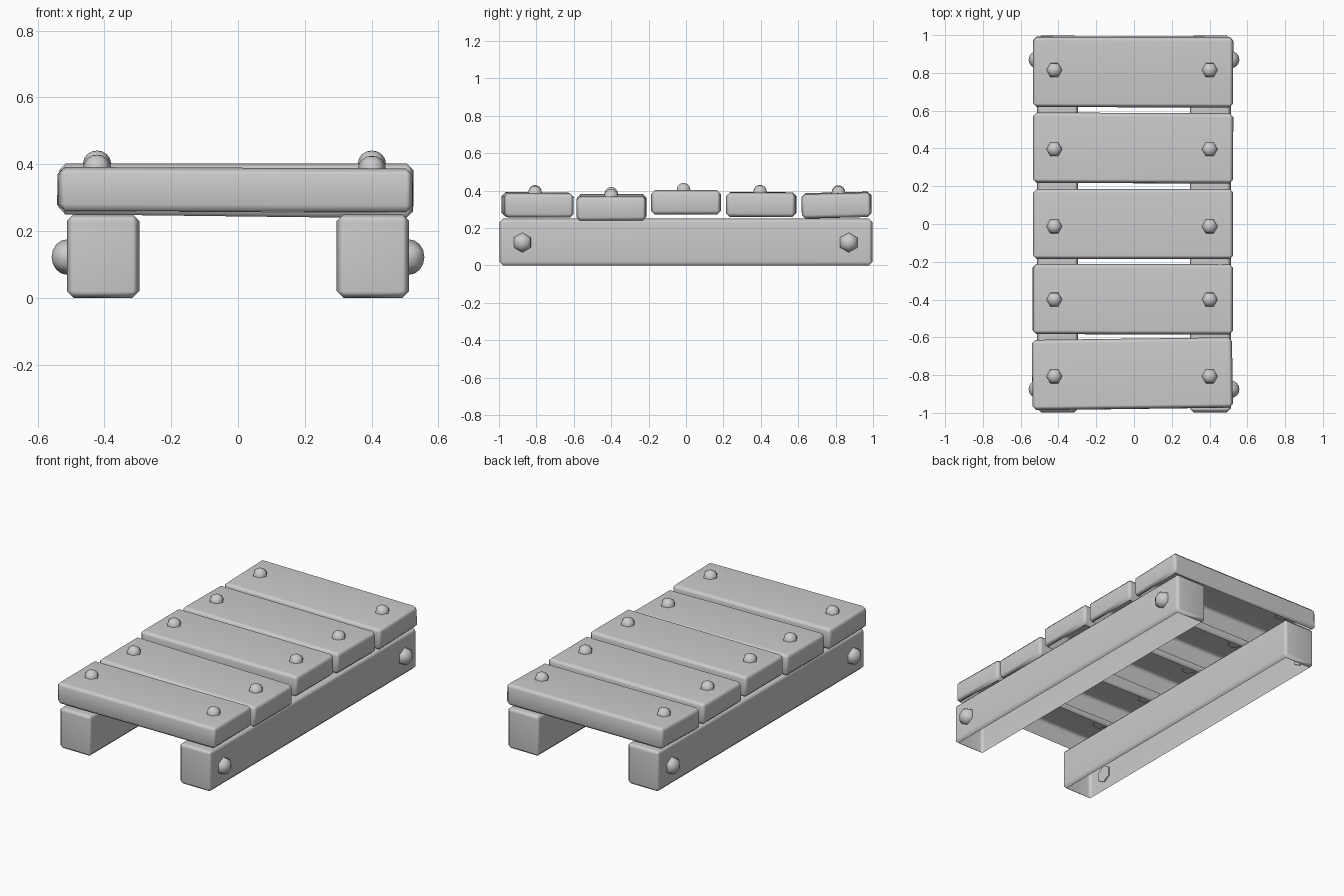
import bpy, bmesh, math
from mathutils import Matrix

cube = bpy.data.objects.get("Cube")
if cube:
    bpy.data.objects.remove(cube, do_unlink=True)

grey = bpy.data.materials.new("plain grey")
grey.use_nodes = True
GREY = (0.6, 0.6, 0.6, 1)
grey.diffuse_color = GREY
grey.node_tree.nodes["Principled BSDF"].inputs["Base Color"].default_value = GREY


def add_object(name, bm):
    mesh = bpy.data.meshes.new(name)
    bm.to_mesh(mesh)
    bm.free()
    mesh.materials.append(grey)
    obj = bpy.data.objects.new(name, mesh)
    bpy.context.collection.objects.link(obj)
    bpy.ops.object.select_all(action='DESELECT')
    obj.select_set(True)
    bpy.context.view_layer.objects.active = obj
    bpy.ops.object.shade_smooth_by_angle(angle=math.radians(62))
    return obj


def timber(name, size, centre, tilt=(0, 0, 0)):
    """Hollow wooden block with softened edges and an open underside."""
    bm = bmesh.new()
    bmesh.ops.create_cube(bm, size=1)
    bmesh.ops.scale(bm, vec=size, verts=bm.verts)
    bmesh.ops.bevel(bm, geom=bm.edges[:], offset=0.02, segments=1,
                    affect='EDGES')
    bmesh.ops.recalc_face_normals(bm, faces=bm.faces)
    underside = [f for f in bm.faces if f.normal.z < -0.99]
    bmesh.ops.delete(bm, geom=underside, context='FACES')
    obj = add_object(name, bm)
    obj.location = centre
    obj.rotation_euler = tilt
    obj.modifiers.new("flat main faces", 'WEIGHTED_NORMAL').keep_sharp = True


def bolt(name, radius, height, matrix):
    """Six-sided domed head along local z, slightly sunk into the wood."""
    profile = [(radius, -0.006)]
    for step in range(4):
        a = step * math.pi / 8
        profile.append((radius * math.cos(a), height * math.sin(a)))
    bm = bmesh.new()
    rings = []
    for r, z in profile:
        rings.append([bm.verts.new((r * math.cos(k * math.pi / 3),
                                    r * math.sin(k * math.pi / 3), z))
                      for k in range(6)])
    for low, high in zip(rings, rings[1:]):
        for k in range(6):
            n = (k + 1) % 6
            bm.faces.new((low[k], low[n], high[n], high[k]))
    bm.faces.new(rings[0][::-1])
    tip = bm.verts.new((0, 0, height))
    for k in range(6):
        bm.faces.new((rings[-1][k], rings[-1][(k + 1) % 6], tip))
    add_object(name, bm).matrix_world = matrix


# Two long beams, each with a bolt near either end
for side, label in ((-1, "right"), (1, "left")):
    timber(label + "_beam", (0.217, 1.995, 0.25), (side * 0.404, 0, 0.125))
    for y, end in ((-0.875, "front"), (0.87, "back")):
        turn = Matrix.Rotation(side * math.pi / 2, 4, 'Y')
        place = Matrix.Translation((side * 0.512, y, 0.122))
        bolt(f"{label}_{end}_beam_bolt", 0.053, 0.046, place @ turn)

# Crosswise planks, slightly uneven: x, y, z, tilt about x, y and z, bolt y
planks = [
    (-0.009, -0.793, 0.323, -0.006, 0.004, 0.013, -0.807),
    (-0.006, -0.398, 0.310, 0.004, 0.012, -0.002, -0.400),
    (-0.005, 0.000, 0.337, 0.000, 0.000, 0.000, -0.013),
    (-0.005, 0.402, 0.325, -0.006, 0.002, -0.004, 0.396),
    (-0.005, 0.805, 0.322, 0.025, 0.005, -0.002, 0.815),
]
for i, (x, y, z, rx, ry, rz, bolt_y) in enumerate(planks, 1):
    timber(f"plank_{i}", (1.06, 0.372, 0.131), (x, y, z), (rx, ry, rz))
    for bolt_x, label in ((-0.422, "right"), (0.401, "left")):
        top = z + 0.065 - bolt_x * ry
        bolt(f"plank_{i}_{label}_bolt", 0.042, 0.039,
             Matrix.Translation((bolt_x, bolt_y, top)))
